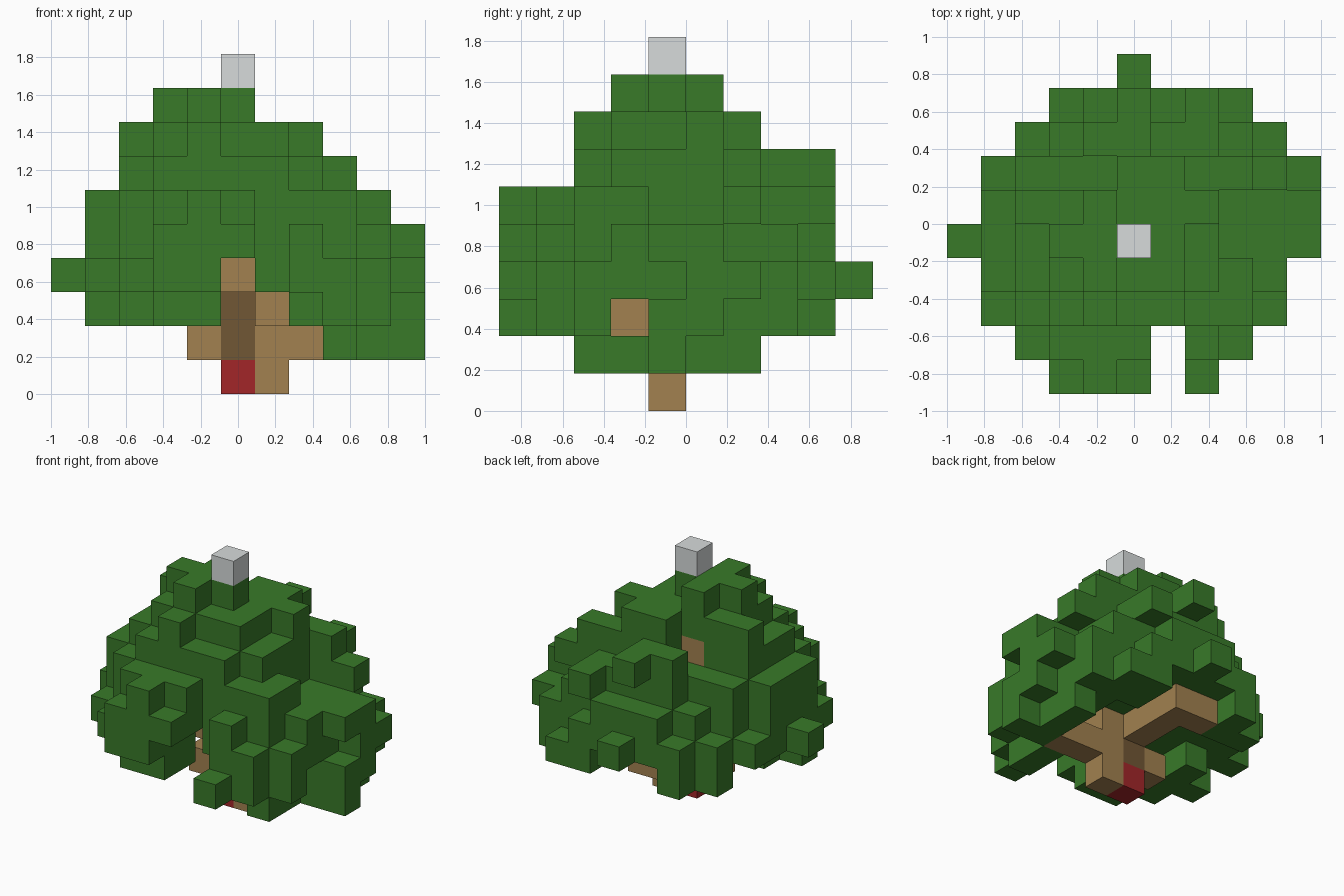
import bpy, bmesh
from mathutils import Vector

default = bpy.data.objects.get("Cube")
if default:
    bpy.data.objects.remove(default, do_unlink=True)

CELL = 2 / 11  # edge of one block


def material(name, rgb):
    mat = bpy.data.materials.new(name)
    mat.use_nodes = True
    colour = (*rgb, 1)
    mat.diffuse_color = colour
    mat.node_tree.nodes["Principled BSDF"].inputs["Base Color"].default_value = colour
    return mat


blocks = {}  # grid cell -> part name


def fill(part, layer, *boxes):
    """Fill boxes (first x, last x, first y, last y) of one layer, keeping earlier parts."""
    for x0, x1, y0, y1 in boxes:
        for x in range(x0, x1 + 1):
            for y in range(y0, y1 + 1):
                blocks.setdefault((x, y, layer), part)


def build(part, mat):
    """Turn the exposed block sides of one part into a mesh object."""
    bm = bmesh.new()
    for cell, owner in blocks.items():
        if owner != part:
            continue
        centre = Vector(cell) + Vector((-5, -4.5, 0.5))
        for axis in range(3):
            for sign in (-1, 1):
                normal = Vector((0, 0, 0))
                normal[axis] = sign
                if tuple(int(c + n) for c, n in zip(cell, normal)) in blocks:
                    continue
                u = Vector((0, 0, 0))
                u[(axis + 1) % 3] = 1
                v = normal.cross(u)
                corners = (-u - v, u - v, u + v, v - u)
                bm.faces.new([bm.verts.new((centre + (normal + c) / 2) * CELL)
                              for c in corners])
    bmesh.ops.remove_doubles(bm, verts=bm.verts, dist=CELL / 100)
    mesh = bpy.data.meshes.new(part)
    bm.to_mesh(mesh)
    bm.free()
    mesh.materials.append(mat)
    bpy.context.collection.objects.link(bpy.data.objects.new(part, mesh))


# Trunk foot, core and tip marker
fill("trunk_foot", 0, (5, 5, 4, 4))
for layer in (1, 2):
    fill("trunk_core", layer, (5, 5, 4, 4))
fill("tip_block", 9, (5, 5, 4, 4))

# Branches spreading from the trunk
fill("branches", 0, (6, 6, 4, 4))
fill("branches", 1, (4, 8, 4, 4))
fill("branches", 2, (6, 6, 3, 4), (5, 5, 5, 7), (4, 4, 7, 7))
fill("branches", 3, (5, 5, 3, 4))
fill("branches", 6, (4, 4, 5, 5))

# Drooping skirt of foliage, open underneath
fill("foliage", 1, (8, 8, 2, 3), (9, 9, 4, 6), (10, 10, 4, 4))
fill("foliage", 2, (1, 2, 3, 3), (2, 2, 4, 4), (2, 4, 2, 2), (3, 4, 1, 1),
     (7, 7, 0, 0), (7, 8, 1, 2), (9, 9, 2, 2), (8, 10, 4, 5), (8, 9, 6, 6),
     (7, 9, 7, 7), (7, 8, 8, 8), (2, 3, 7, 7), (3, 3, 8, 8))

# Wide middle of the crown
fill("foliage", 3, (1, 9, 3, 6), (0, 0, 4, 4), (10, 10, 5, 6), (1, 4, 2, 2),
     (2, 4, 1, 1), (6, 8, 2, 2), (7, 8, 1, 1), (9, 9, 2, 2), (3, 4, 0, 0),
     (2, 9, 7, 7), (3, 7, 8, 8), (5, 5, 9, 9))
fill("foliage", 4, (1, 9, 3, 5), (10, 10, 4, 5), (2, 8, 2, 6), (3, 5, 0, 1),
     (7, 7, 1, 1), (3, 8, 7, 7), (4, 6, 8, 8))
fill("foliage", 5, (1, 7, 3, 5), (2, 8, 2, 3), (2, 9, 6, 6), (3, 5, 1, 1),
     (4, 4, 0, 0), (4, 7, 7, 7), (7, 7, 8, 8))

# Narrowing top of the crown
fill("foliage", 6, (2, 7, 3, 5), (3, 6, 2, 2), (5, 8, 6, 6), (4, 5, 7, 7), (5, 5, 8, 8))
fill("foliage", 7, (3, 6, 3, 5), (2, 2, 5, 5), (4, 4, 2, 2), (5, 6, 6, 6), (7, 7, 5, 5))
fill("foliage", 8, (3, 5, 4, 4), (4, 4, 3, 5))

build("trunk_foot", material("red", (0.36, 0.019, 0.022)))
build("trunk_core", material("dark brown", (0.165, 0.095, 0.035)))
build("branches", material("light brown", (0.36, 0.22, 0.08)))
build("foliage", material("leaf green", (0.04, 0.193, 0.022)))
build("tip_block", material("light grey", (0.68, 0.71, 0.71)))
